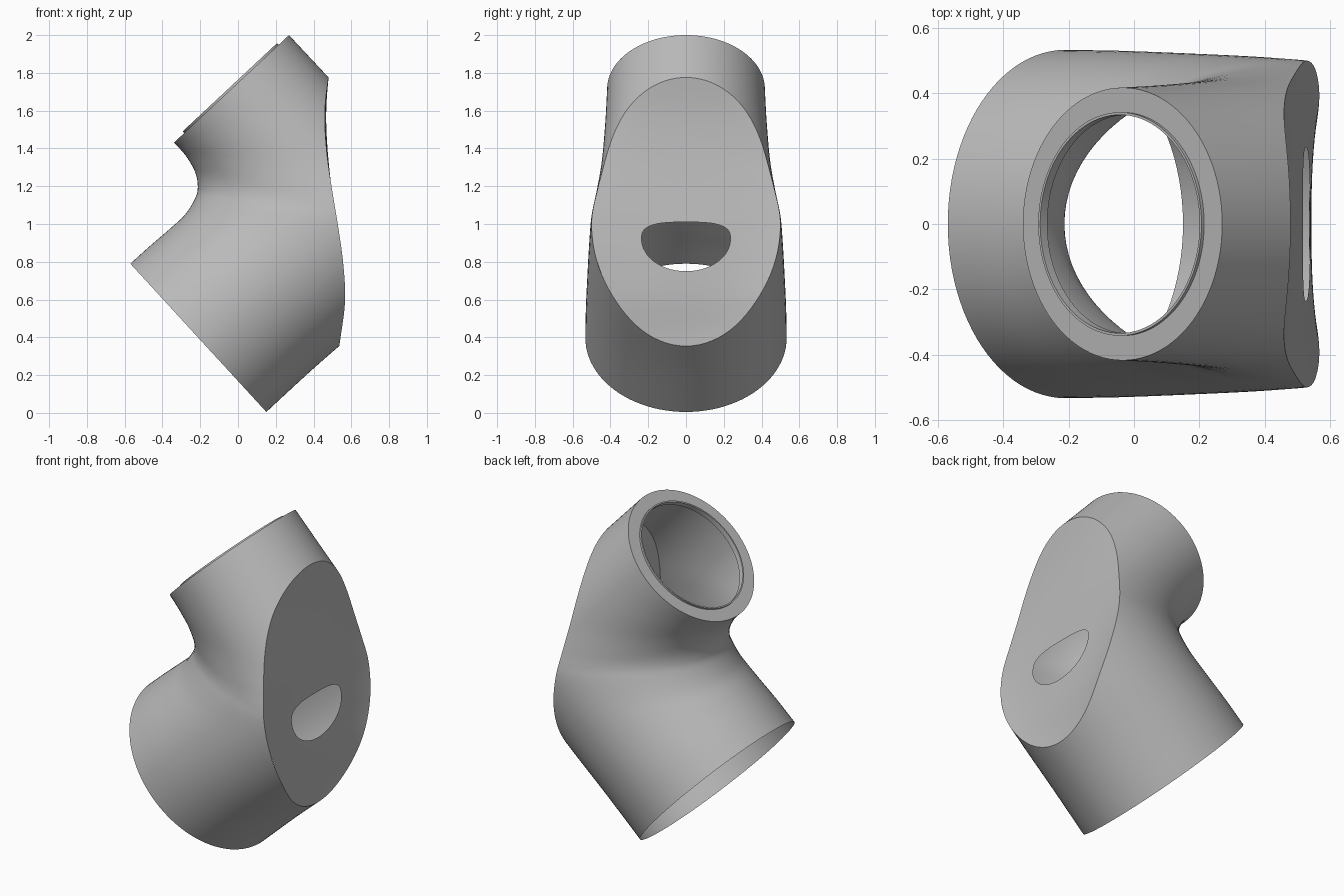
import bpy, bmesh, math
from mathutils import Vector

cube = bpy.data.objects.get("Cube")
if cube:
    bpy.data.objects.remove(cube)

grey = bpy.data.materials.new("plain grey")
grey.use_nodes = True
GREY = (0.5, 0.5, 0.5, 1)
grey.diffuse_color = GREY
grey.node_tree.nodes["Principled BSDF"].inputs["Base Color"].default_value = GREY


def finish(bm, name, angle):
    bmesh.ops.recalc_face_normals(bm, faces=bm.faces)
    mesh = bpy.data.meshes.new(name)
    bm.to_mesh(mesh)
    bm.free()
    mesh.materials.append(grey)
    obj = bpy.data.objects.new(name, mesh)
    bpy.context.collection.objects.link(obj)
    bpy.ops.object.select_all(action='DESELECT')
    obj.select_set(True)
    bpy.context.view_layer.objects.active = obj
    bpy.ops.object.shade_smooth_by_angle(angle=math.radians(angle))
    return obj


def spline(keys, u):
    """Smooth curve through evenly spaced keys, u counted in keys."""
    n = len(keys) - 1
    u = min(max(u, 0), n)
    i = min(int(u), n - 1)
    t = u - i
    b, c = keys[i], keys[i + 1]
    a = keys[i - 1] if i > 0 else b * 2 - c
    d = keys[i + 2] if i + 2 <= n else c * 2 - b
    return (b * 2 + (c - a) * t + (a * 2 - b * 5 + c * 4 - d) * t ** 2
            + (b * 3 - a - c * 3 + d) * t ** 3) * 0.5


def skin(bm, rings):
    """Bridge closed rings of equal size."""
    for lo, hi in zip(rings, rings[1:]):
        n = len(lo)
        for i in range(n):
            j = (i + 1) % n
            bm.faces.new((lo[i], lo[j], hi[j], hi[i]))


# Elbow sections: inner x, z, outer x, z, half width
SECTIONS = [Vector(s) for s in (
    (-.57, .79, .15, .005, .533),
    (-.47, .88, .40, .235, .530),
    (-.36, .975, .68, .48, .522),
    (-.28, 1.05, .95, .73, .513),
    (-.225, 1.14, 1.13, .90, .503),
    (-.213, 1.20, 1.20, .99, .490),
    (-.225, 1.27, 1.12, 1.09, .472),
    (-.265, 1.345, .90, 1.33, .445),
    (-.305, 1.395, .56, 1.69, .427),
    (-.34, 1.43, .27, 2.0, .4175))]
SIDES, STEPS = 96, 72

# Depth of the wavy side plate by height, every 0.2 from z = 0.2
PLATE = [.51, .543, .567, .556, .528, .495, .468, .460, .483, .52]


def plate_x(z):
    return spline(PLATE, (z - 0.2) / 0.2)


# Elbow shell
bm = bmesh.new()
rings = []
for k in range(STEPS + 1):
    s = spline(SECTIONS, k * (len(SECTIONS) - 1) / STEPS)
    inner, outer = Vector((s[0], 0, s[1])), Vector((s[2], 0, s[3]))
    mid, half = (inner + outer) / 2, (outer - inner) / 2
    ring = []
    for i in range(SIDES):
        a = math.tau * i / SIDES
        ring.append(bm.verts.new(mid - half * math.cos(a)
                                 + Vector((0, s[4] * math.sin(a), 0))))
    rings.append(ring)
skin(bm, rings)

# Slice off the outer corner along the wavy plate by straightening it first
for v in bm.verts:
    v.co.x -= plate_x(v.co.z)
bmesh.ops.bisect_plane(bm, geom=bm.verts[:] + bm.edges[:] + bm.faces[:],
                       dist=1e-5, plane_co=(0, 0, 0), plane_no=(1, 0, 0),
                       clear_outer=True)
bmesh.ops.remove_doubles(bm, verts=bm.verts, dist=0.001)
rim = [v for v in bm.verts if abs(v.co.x) < 1e-4
       and any(e.is_boundary for e in v.link_edges)]
for v in bm.verts:
    v.co.x += plate_x(v.co.z)

# Side plate with its rounded hole
HOLE_Z = 0.92


def hole_radius(a):
    c, s = abs(math.cos(a)) / 0.235, math.sin(a)
    power, height = (3, 0.09) if s > 0 else (2, 0.17)
    return (c ** power + (abs(s) / height) ** power) ** (-1 / power)


def angle_of(v):
    return math.atan2(v.co.z - HOLE_Z, v.co.y)


rim.sort(key=angle_of)
LAYERS = 10
plate = [[] for _ in range(LAYERS)]
for v in rim:
    a = angle_of(v)
    r0, r1 = hole_radius(a), math.hypot(v.co.y, v.co.z - HOLE_Z)
    for k in range(LAYERS):
        t = k / LAYERS
        r = r0 + (r1 - r0) * t
        y, z = r * math.cos(a), HOLE_Z + r * math.sin(a)
        dish = 0.045 * (z - 1.23) * (1 - t * t)
        plate[k].append(bm.verts.new((plate_x(z) + dish, y, z)))
skin(bm, plate + [rim])
finish(bm, "elbow_shell", 35)

# Collar face at the upper mouth, with a short raised inner lip
first, last = Vector((-.34, 0, 1.43)), Vector((.27, 0, 2.0))
centre, across = (first + last) / 2, (last - first).normalized()
side = Vector((0, 1, 0))
axis = Vector((-across.z, 0, across.x))


def lathe(name, profile):
    bm = bmesh.new()
    loops = []
    for r, h in profile:
        loops.append([bm.verts.new(
            centre + axis * h + r * (across * math.cos(math.tau * i / SIDES)
                                     + side * math.sin(math.tau * i / SIDES)))
            for i in range(SIDES)])
    skin(bm, loops)
    return finish(bm, name, 35)


lathe("collar_face", [(.4175, 0), (.342, 0)])
lathe("collar_lip", [(.342, -.02), (.342, .012), (.334, .012), (.334, -.02)])
